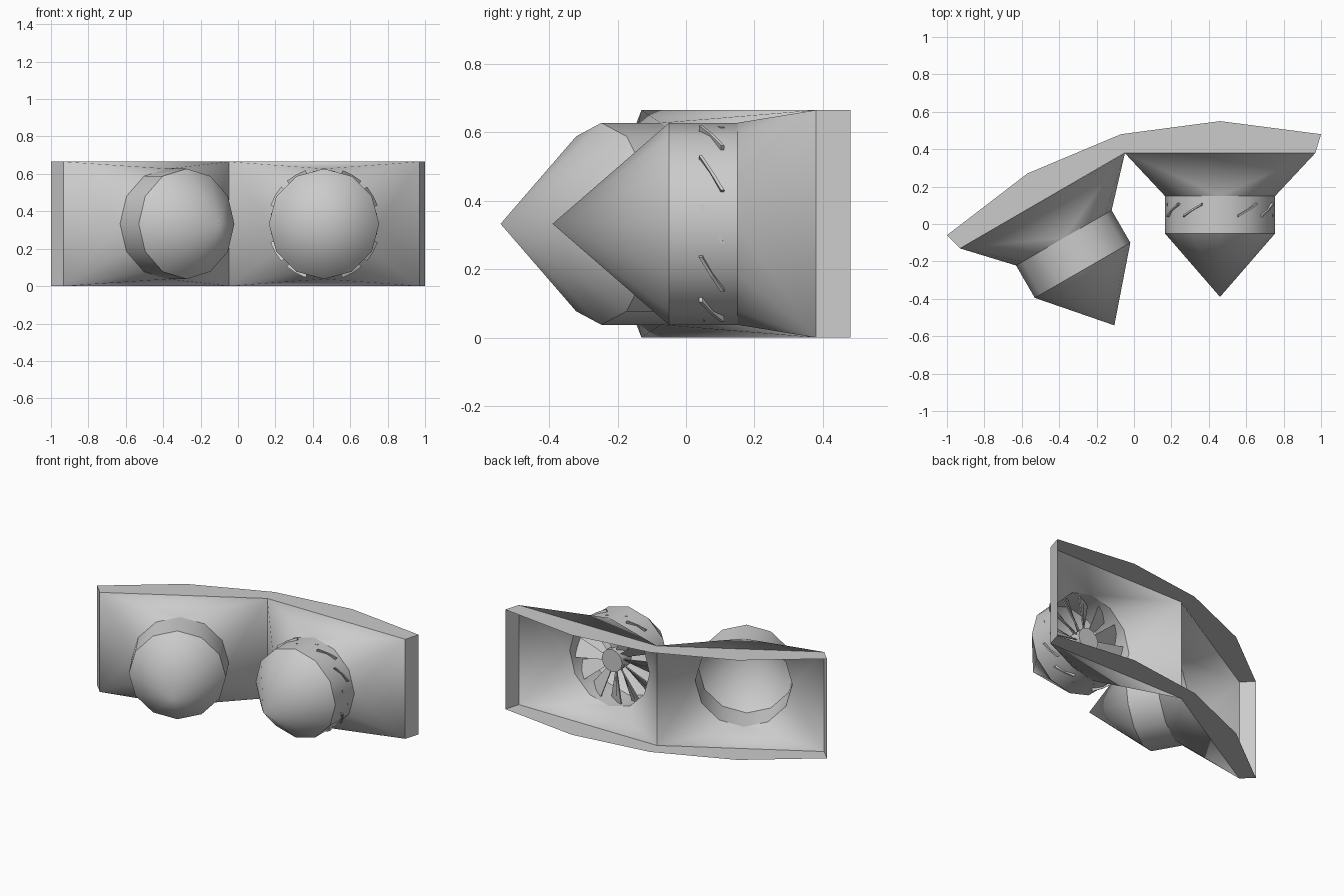
import bpy, bmesh
from math import sin, cos, pi, radians
from mathutils import Matrix, Vector

if "Cube" in bpy.data.objects:
    bpy.data.objects.remove(bpy.data.objects["Cube"])

H, R, HALF, MID = 0.665, 0.295, 0.51, 0.3325


def make(name, bm, angle=None, matrix=None):
    bmesh.ops.recalc_face_normals(bm, faces=bm.faces)
    mesh = bpy.data.meshes.new(name)
    bm.to_mesh(mesh)
    bm.free()
    ob = bpy.data.objects.new(name, mesh)
    bpy.context.collection.objects.link(ob)
    if matrix:
        ob.matrix_world = matrix
    if angle:
        bpy.ops.object.select_all(action='DESELECT')
        ob.select_set(True)
        bpy.context.view_layer.objects.active = ob
        bpy.ops.object.shade_smooth_by_angle(angle=radians(angle))
    return ob


def pod(name, matrix):
    """Rectangular mouth blending to a 12-sided duct closed by a cone, pointing to -y."""
    bm = bmesh.new()

    def ring(y):
        return [bm.verts.new((R * cos(i * pi / 6), y, R * sin(i * pi / 6))) for i in range(12)]

    back, front = ring(-0.23), ring(-0.43)
    tip = bm.verts.new((0, -0.77, 0))
    corners = [bm.verts.new((sx * HALF, 0, sz * MID))
               for sx, sz in ((1, 1), (-1, 1), (-1, -1), (1, -1))]
    for i in range(12):
        j = (i + 1) % 12
        bm.faces.new((back[i], back[j], front[j], front[i]))
        bm.faces.new((front[i], front[j], tip))
        bm.faces.new((corners[i // 3], back[j], back[i]))
    for q in range(4):
        bm.faces.new((corners[q - 1], corners[q], back[q * 3]))
    make(name, bm, 35, matrix)


right = Matrix.Translation((0.46, 0.38, MID))
left = Matrix.Translation((-0.49, 0.125, MID)) @ Matrix.Rotation(radians(30), 4, 'Z')
pod("right_pod", right)
pod("left_pod", left)

# Rear frame: thin top and bottom plates with end walls, open at the back
inner = [(-0.93, -0.13), (-0.05, 0.38), (0.97, 0.38)]
outer = [(1.0, 0.48), (0.46, 0.55), (-0.07, 0.48), (-0.57, 0.27), (-1.0, -0.06)]
bm = bmesh.new()
low = [bm.verts.new((x, y, 0)) for x, y in inner + outer]
top = [bm.verts.new((x, y, H)) for x, y in inner + outer]
for v in (low, top):
    bm.faces.new((v[0], v[1], v[5], v[6], v[7]))
    bm.faces.new((v[1], v[2], v[3], v[4], v[5]))
for a, b in ((2, 3), (7, 0)):
    bm.faces.new((low[a], low[b], top[b], top[a]))
make("rear_frame", bm)

# Fan hub
bm = bmesh.new()
bmesh.ops.create_cone(bm, cap_ends=True, segments=12, radius1=0.075, radius2=0.075, depth=0.1,
                      matrix=Matrix.Rotation(pi / 2, 4, 'X'))
make("fan_hub", bm, 35, right @ Matrix.Translation((0, -0.305, 0)))

# Fan blades: thin pitched wedges whose tips break through the duct
bm = bmesh.new()
for i in range(12):
    length = 0.283 if i % 3 == 0 else 0.298
    turn = Matrix.Rotation(i * pi / 6, 4, 'Y')
    sides = []
    for t in (-0.005, 0.005):
        pts = [(-0.018, -0.025 + t, 0.06), (0.018, 0.025 + t, 0.06),
               (0.058, 0.032 + t, length), (0, t, length + 0.005), (-0.058, -0.032 + t, length)]
        sides.append([bm.verts.new(turn @ Vector(p)) for p in pts])
    a, b = sides
    bm.faces.new(a)
    bm.faces.new(b[::-1])
    for k in range(5):
        n = (k + 1) % 5
        bm.faces.new((a[k], b[k], b[n], a[n]))
make("fan_blades", bm, None, right @ Matrix.Translation((0, -0.305, 0)))
